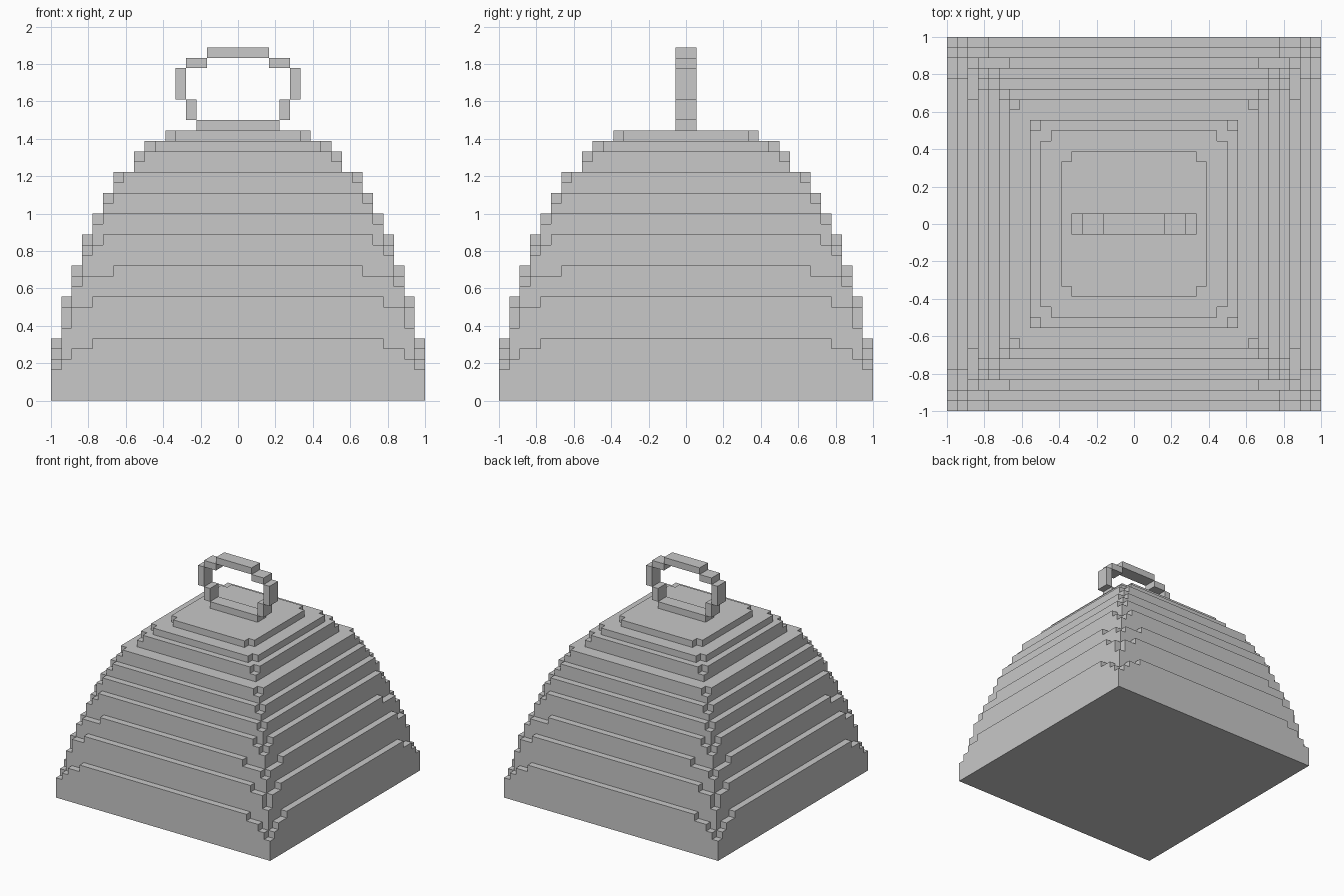
import bpy
import bmesh
from mathutils import Matrix, Vector

U = 1 / 18  # size of one block

if "Cube" in bpy.data.objects:
    bpy.data.objects.remove(bpy.data.objects["Cube"], do_unlink=True)

grey = bpy.data.materials.new("stone_grey")
grey.use_nodes = True
grey.diffuse_color = (0.58, 0.58, 0.58, 1)
grey.node_tree.nodes["Principled BSDF"].inputs["Base Color"].default_value = (0.58, 0.58, 0.58, 1)


def finish(name, bm):
    bmesh.ops.recalc_face_normals(bm, faces=bm.faces[:])
    mesh = bpy.data.meshes.new(name)
    bm.to_mesh(mesh)
    bm.free()
    mesh.materials.append(grey)
    obj = bpy.data.objects.new(name, mesh)
    bpy.context.collection.objects.link(obj)
    return obj


# Stepped dome: (number of layers, half width, half width of the outermost row)
COURSES = [
    (3, 18, 18), (1, 18, 17), (1, 18, 16), (1, 18, 14),
    (1, 17, 17), (2, 17, 16), (1, 17, 14),
    (1, 16, 16), (1, 16, 15), (1, 16, 12),
    (1, 15, 15), (1, 15, 14), (1, 15, 13),
    (1, 14, 14), (1, 14, 13), (1, 13, 13), (1, 13, 12),
    (1, 12, 12), (1, 12, 11), (1, 10, 10), (1, 10, 9),
    (1, 9, 8), (1, 7, 6),
]
layers = [(h, w) for n, h, w in COURSES for _ in range(n)]


def filled(c):
    x, y, z = c
    if not 0 <= z < len(layers):
        return False
    h, w = layers[z]
    ax, ay = (v + 1 if v >= 0 else -v for v in (x, y))
    far, near = max(ax, ay), min(ax, ay)
    return far < h or (far == h and near <= w)


def build_dome():
    bm = bmesh.new()
    verts = {}

    def vert(p):
        if p not in verts:
            verts[p] = bm.verts.new(Vector(p) * U)
        return verts[p]

    # Outer block faces only, then merged into large flat faces
    for z, (h, _) in enumerate(layers):
        for x in range(-h, h):
            for y in range(-h, h):
                cell = (x, y, z)
                if not filled(cell):
                    continue
                for axis in range(3):
                    for side in (0, 1):
                        nb = list(cell)
                        nb[axis] += 2 * side - 1
                        if filled(nb):
                            continue
                        corners = []
                        for a, b in ((0, 0), (1, 0), (1, 1), (0, 1)):
                            p = list(cell)
                            p[axis] += side
                            p[(axis + 1) % 3] += a
                            p[(axis + 2) % 3] += b
                            corners.append(vert(tuple(p)))
                        bm.faces.new(corners if side else corners[::-1])
    bm.normal_update()
    bmesh.ops.dissolve_limit(bm, angle_limit=0.01, verts=bm.verts[:], edges=bm.edges[:])
    return finish("stepped_dome", bm)


# Ring handle: bars in the xz plane, mirrored left and right
def build_handle():
    bm = bmesh.new()

    def bar(x0, x1, z0, z1):
        size = Vector((x1 - x0, 2, z1 - z0)) * U
        mid = Vector((x0 + x1, 0, z0 + z1)) * U / 2
        bmesh.ops.create_cube(bm, size=1, matrix=Matrix.Translation(mid) @ Matrix.Diagonal(size).to_4x4())

    bar(-4, 4, 26, 27)
    bar(-3, 3, 33, 34)
    for x0, x1, z0, z1 in ((4, 5, 27, 29), (5, 6, 29, 32), (3, 5, 32, 33)):
        bar(x0, x1, z0, z1)
        bar(-x1, -x0, z0, z1)
    return finish("ring_handle", bm)


build_dome()
build_handle()
